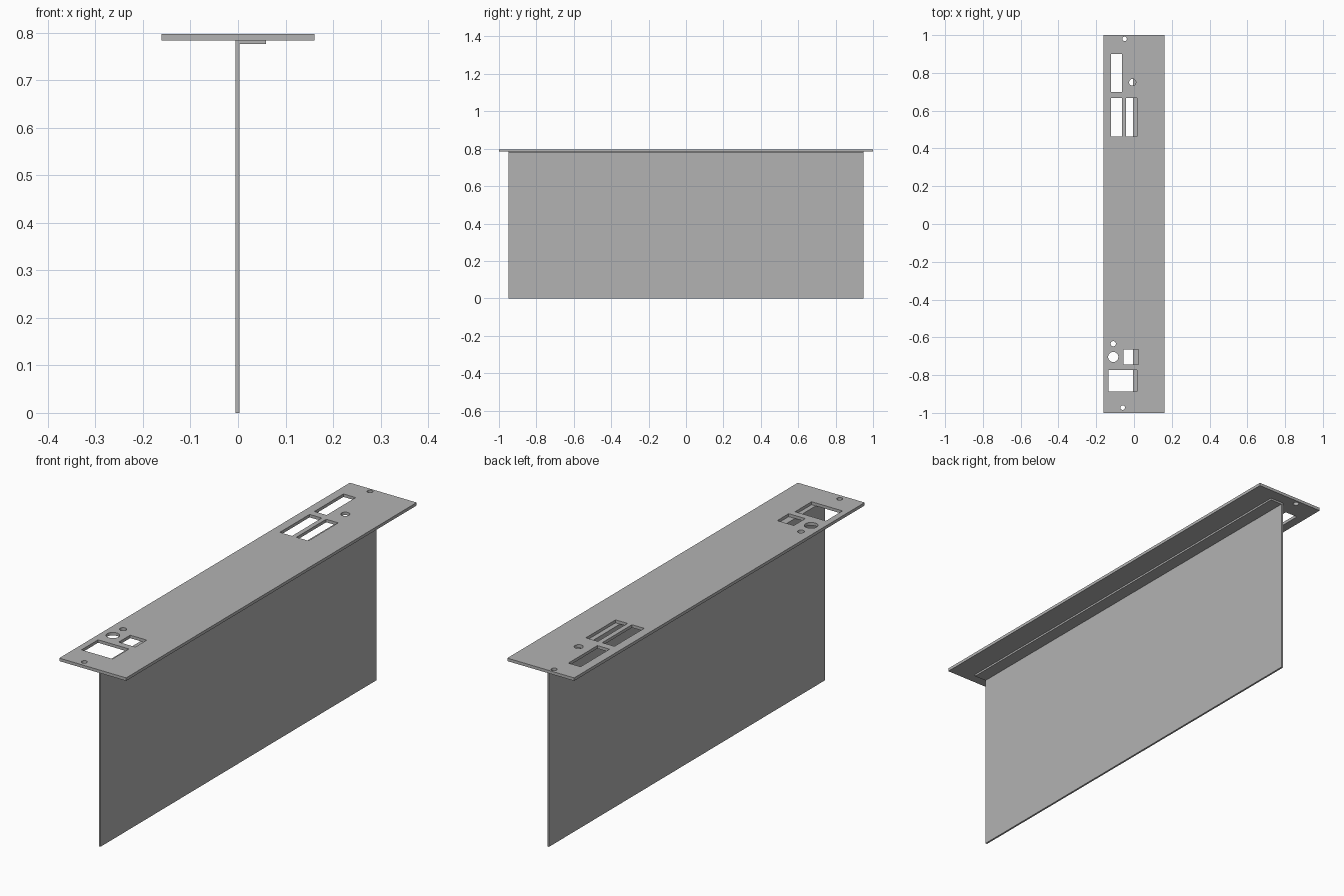
import bpy
import bmesh
from mathutils import Matrix, Vector

old = bpy.data.objects.get("Cube")
if old:
    bpy.data.objects.remove(old, do_unlink=True)

# Bare metal grey
COLOR = (0.45, 0.45, 0.45, 1)
grey = bpy.data.materials.new("metal grey")
grey.diffuse_color = COLOR
grey.use_nodes = True
grey.node_tree.nodes["Principled BSDF"].inputs["Base Color"].default_value = COLOR

PLATE_BOTTOM, PLATE_TOP = 0.784, 0.797


def make_object(name, bm):
    bmesh.ops.recalc_face_normals(bm, faces=bm.faces[:])
    mesh = bpy.data.meshes.new(name)
    bm.to_mesh(mesh)
    bm.free()
    mesh.materials.append(grey)
    obj = bpy.data.objects.new(name, mesh)
    bpy.context.collection.objects.link(obj)
    return obj


def add_box(bm, x0, x1, y0, y1, z0, z1):
    low, high = Vector((x0, y0, z0)), Vector((x1, y1, z1))
    place = Matrix.Translation((low + high) / 2) @ Matrix.Diagonal((*(high - low), 1))
    bmesh.ops.create_cube(bm, size=1, matrix=place)


def add_cylinder(bm, x, y, radius):
    bmesh.ops.create_cone(bm, cap_ends=True, segments=32, radius1=radius, radius2=radius,
                          depth=0.1, matrix=Matrix.Translation((x, y, PLATE_TOP)))


# Top cover plate
bm = bmesh.new()
add_box(bm, -0.161, 0.161, -1, 1, PLATE_BOTTOM, PLATE_TOP)
cover_plate = make_object("cover_plate", bm)

# Connector openings, button and screw holes
bm = bmesh.new()
for x0, x1, y0, y1 in [
    (-0.122, -0.063, 0.70, 0.90),
    (-0.122, -0.063, 0.462, 0.667),
    (-0.042, 0.016, 0.462, 0.667),
    (-0.055, 0.025, -0.743, -0.664),
    (-0.134, 0.015, -0.886, -0.772),
]:
    add_box(bm, x0, x1, y0, y1, PLATE_BOTTOM - 0.05, PLATE_TOP + 0.05)
for x, y, radius in [
    (-0.05, 0.98, 0.012),
    (-0.06, -0.972, 0.012),
    (-0.008, 0.75, 0.018),
    (-0.11, -0.704, 0.027),
    (-0.11, -0.634, 0.014),
]:
    add_cylinder(bm, x, y, radius)
cutter = make_object("opening_cutter", bm)
cutter.hide_render = True

cut = cover_plate.modifiers.new("openings", "BOOLEAN")
cut.operation = "DIFFERENCE"
cut.solver = "EXACT"
cut.object = cutter
bpy.context.view_layer.objects.active = cover_plate
bpy.ops.object.modifier_apply(modifier=cut.name)
bpy.data.objects.remove(cutter, do_unlink=True)

# Folded sheet: tall wall with a narrow flange under the plate
bm = bmesh.new()
profile = [(-0.005, 0), (0.003, 0), (0.003, 0.776), (0.059, 0.776),
           (0.059, PLATE_BOTTOM), (-0.005, PLATE_BOTTOM)]
face = bm.faces.new([bm.verts.new((x, -0.95, z)) for x, z in profile])
sweep = bmesh.ops.extrude_face_region(bm, geom=[face])
bmesh.ops.translate(bm, vec=(0, 1.9, 0),
                    verts=[g for g in sweep["geom"] if isinstance(g, bmesh.types.BMVert)])
make_object("wall_with_flange", bm)
